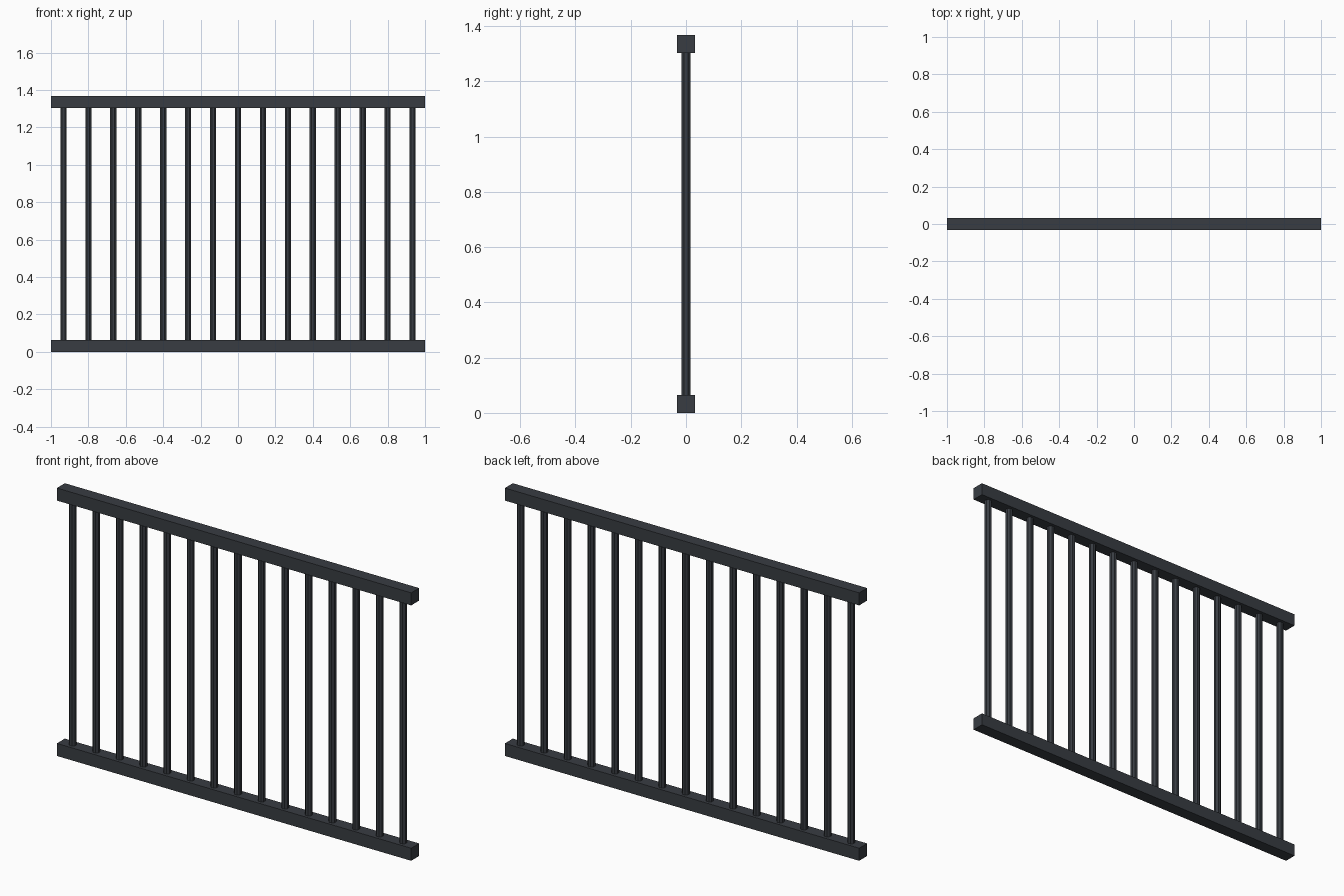
import bpy
import math

if "Cube" in bpy.data.objects:
    bpy.data.objects.remove(bpy.data.objects["Cube"], do_unlink=True)

LENGTH, HEIGHT, RAIL = 2.0, 1.367, 0.064
COUNT, SPACING, RADIUS = 15, 0.1333, 0.018


def make_material(name, colour):
    mat = bpy.data.materials.new(name)
    mat.use_nodes = True
    mat.diffuse_color = colour
    mat.node_tree.nodes["Principled BSDF"].inputs["Base Color"].default_value = colour
    return mat


slate = make_material("dark slate metal", (0.04, 0.046, 0.055, 1))


def add_rail(name, z):
    bpy.ops.mesh.primitive_cube_add(size=1, location=(0, 0, z))
    rail = bpy.context.object
    rail.name = name
    rail.scale = (LENGTH, RAIL, RAIL)
    bpy.ops.object.transform_apply(location=False, rotation=False, scale=True)
    rail.data.materials.append(slate)


# Square rails along the top and bottom
add_rail("bottom_rail", RAIL / 2)
add_rail("top_rail", HEIGHT - RAIL / 2)

# Evenly spaced balusters, set slightly into both rails
for i in range(COUNT):
    x = (i - (COUNT - 1) / 2) * SPACING
    bpy.ops.mesh.primitive_cylinder_add(
        vertices=8, radius=RADIUS, depth=HEIGHT - RAIL,
        location=(x, 0, HEIGHT / 2), rotation=(0, 0, math.pi / 8))
    baluster = bpy.context.object
    baluster.name = f"baluster_{i + 1}"
    baluster.data.materials.append(slate)
